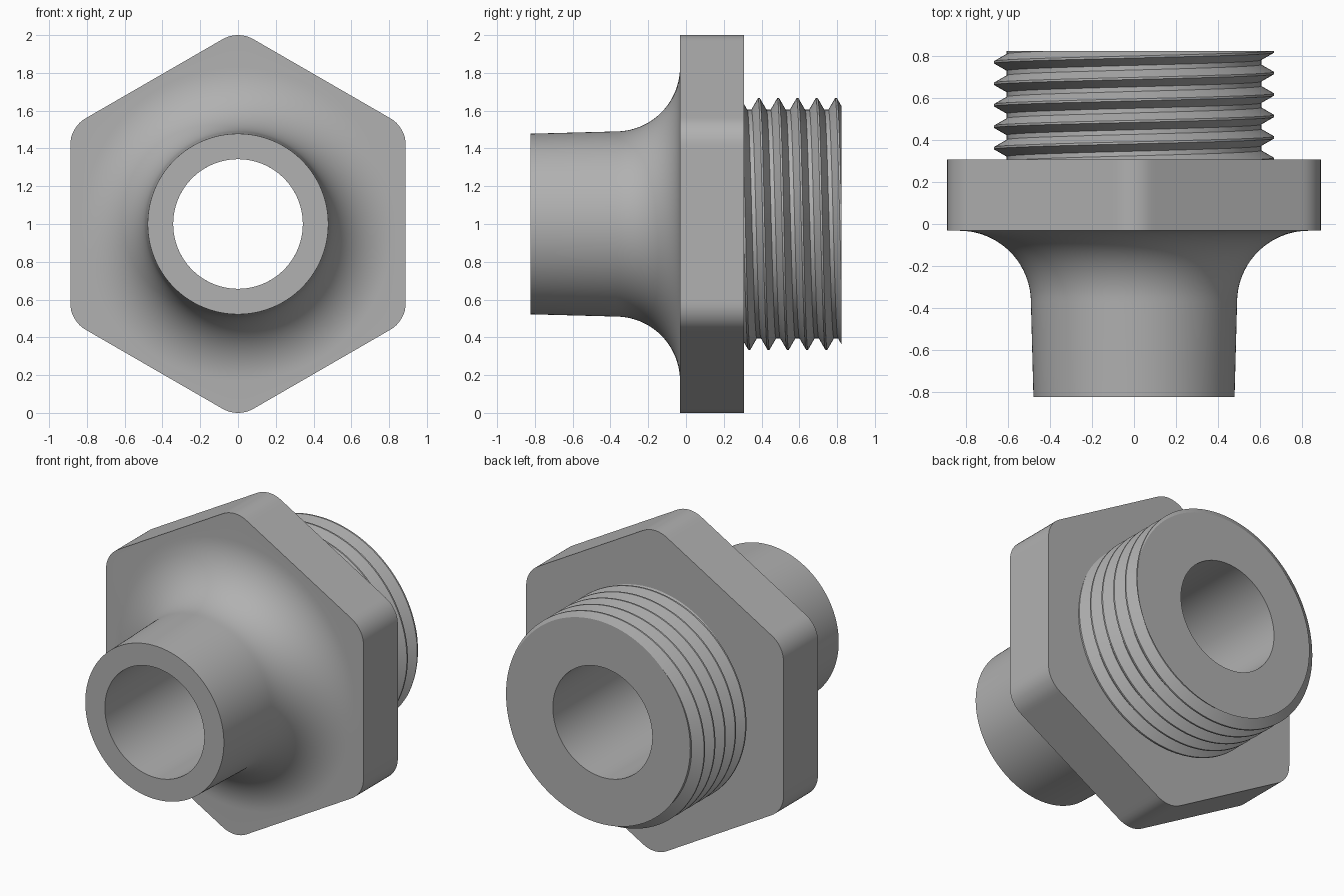
import bpy
import bmesh
from math import sin, cos, tan, pi, radians, sqrt, atan2, asin

if "Cube" in bpy.data.objects:
    bpy.data.objects.remove(bpy.data.objects["Cube"])

# Shared dimensions: the axis runs along y at height AXIS
AXIS = 1.0
BORE = 0.343
END = 0.822
HEX_FRONT, HEX_BACK = -0.032, 0.307
APOTHEM, CORNER = 0.888, 0.163
PITCH, ROOT, CREST = 0.102, 0.605, 0.666

metal = bpy.data.materials.new("plain grey")
metal.use_nodes = True
grey = (0.44, 0.44, 0.44, 1)
metal.diffuse_color = grey
metal.node_tree.nodes["Principled BSDF"].inputs["Base Color"].default_value = grey


def polar(r, t, y):
    return (r * sin(t), y, AXIS + r * cos(t))


def finish(bm, name, angle):
    bmesh.ops.recalc_face_normals(bm, faces=bm.faces)
    mesh = bpy.data.meshes.new(name)
    bm.to_mesh(mesh)
    bm.free()
    mesh.materials.append(metal)
    obj = bpy.data.objects.new(name, mesh)
    bpy.context.collection.objects.link(obj)
    bpy.ops.object.select_all(action='DESELECT')
    obj.select_set(True)
    bpy.context.view_layer.objects.active = obj
    bpy.ops.object.shade_smooth_by_angle(angle=radians(angle))
    return obj


def hex_radius(t):
    """Radius of the rounded hexagon at angle t, with a corner at t = 0."""
    sector = pi / 3
    phi = abs((t + sector / 2) % sector - sector / 2)
    centre = (APOTHEM - CORNER) / cos(pi / 6)
    half_flat = (APOTHEM - CORNER) * tan(pi / 6)
    if phi < pi / 6 - atan2(half_flat, APOTHEM):
        return centre * cos(phi) + sqrt(CORNER ** 2 - (centre * sin(phi)) ** 2)
    return APOTHEM / cos(pi / 6 - phi)


# Hex flange, flared spigot and bore, swept as rings around the axis
FILLET = 0.34
SPIGOT = 0.49
profile = [(ROOT - 0.03, HEX_BACK), (None, HEX_BACK), (None, HEX_FRONT)]
for i in range(21):
    a = pi / 2 * i / 20
    profile.append((SPIGOT + FILLET * (1 - sin(a)),
                    HEX_FRONT - FILLET * (1 - cos(a))))
profile += [(0.478, -END), (BORE, -END), (BORE, END)]

SEGMENTS = 288
bm = bmesh.new()
rings = []
for r, y in profile:
    angles = [2 * pi * j / SEGMENTS for j in range(SEGMENTS)]
    rings.append([bm.verts.new(polar(r or hex_radius(t), t, y)) for t in angles])
for a, b in zip(rings, rings[1:]):
    for j in range(SEGMENTS):
        k = (j + 1) % SEGMENTS
        bm.faces.new((a[j], a[k], b[k], b[j]))
finish(bm, "hex_flange_and_spigot", 30)

# Right-hand helical thread, made overlong and trimmed at both ends
STEPS = 144
tooth = [(-0.005, CREST), (0.005, CREST), (0.040, ROOT), (0.062, ROOT)]
bm = bmesh.new()
columns = []
for j in range(STEPS):
    t = 2 * pi * j / STEPS
    columns.append([bm.verts.new(polar(r, t, 0.386 + dy + PITCH * (turn + j / STEPS)))
                    for turn in range(-3, 7) for dy, r in tooth])
for j in range(STEPS):
    a = columns[j]
    b = columns[j + 1] if j + 1 < STEPS else columns[0][len(tooth):]
    for i in range(len(b) - 1):
        bm.faces.new((a[i], a[i + 1], b[i + 1], b[i]))


def trim(y, direction):
    geom = bm.verts[:] + bm.edges[:] + bm.faces[:]
    cut = bmesh.ops.bisect_plane(bm, geom=geom, plane_co=(0, y, 0),
                                 plane_no=(0, direction, 0), clear_outer=True)
    return [e for e in cut["geom_cut"] if isinstance(e, bmesh.types.BMEdge)]


trim(HEX_BACK - 0.003, -1)
rim = trim(END, 1)

# Flat end face from the cut thread in to the bore
cap = bmesh.ops.extrude_edge_only(bm, edges=rim)
for v in cap["geom"]:
    if isinstance(v, bmesh.types.BMVert):
        v.co = polar(BORE, atan2(v.co.x, v.co.z - AXIS), END)
finish(bm, "threaded_end", 25)
